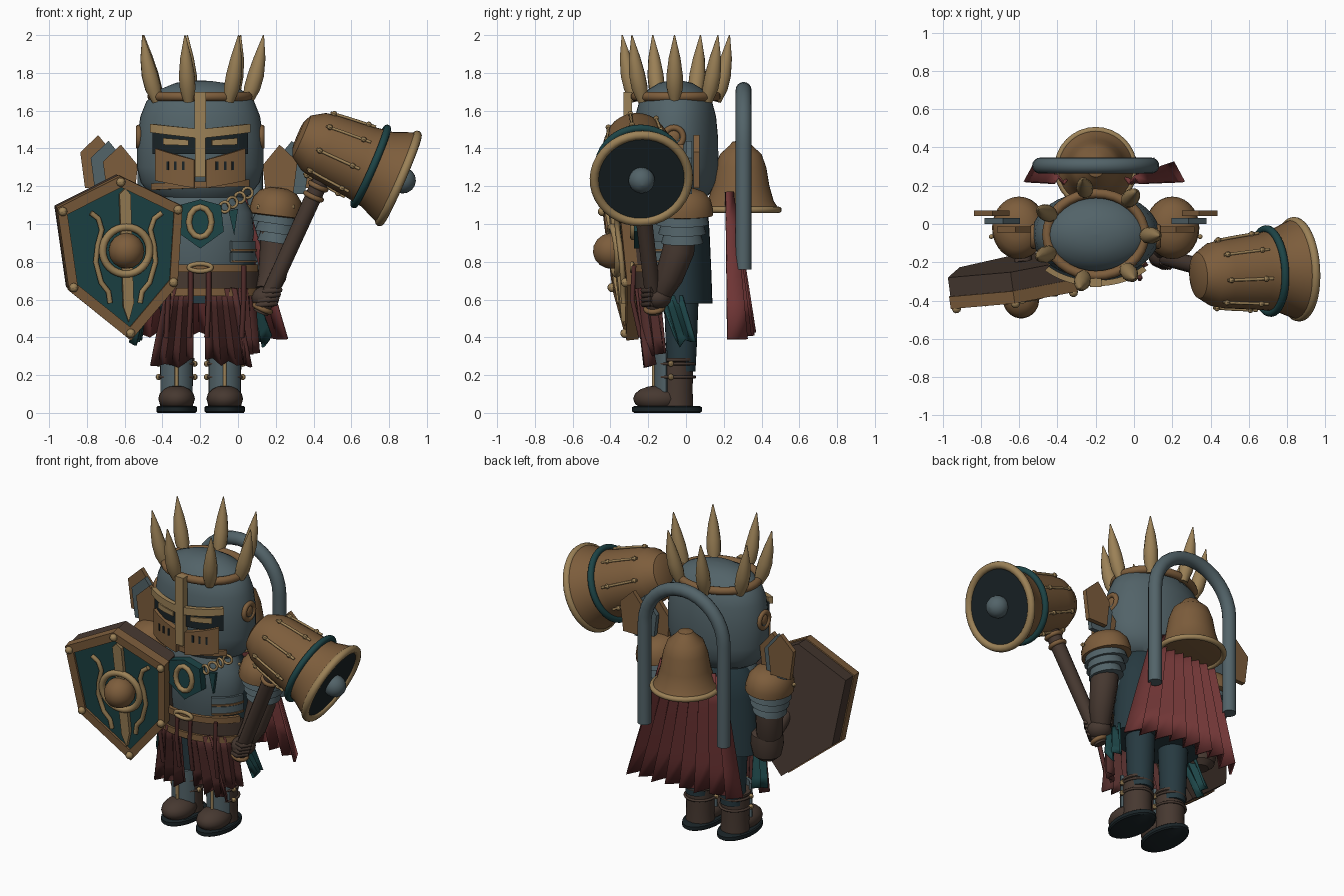
import bpy, math, random
from math import sin, cos, pi, radians
from mathutils import Vector as V, Matrix

if "Cube" in bpy.data.objects:
    bpy.data.objects.remove(bpy.data.objects["Cube"])

random.seed(4)
COL = dict(bronze=(.205, .11, .045), gold=(.33, .22, .095), steel=(.085, .125, .14), teal=(.012, .058, .062),
           red=(.16, .036, .036), maroon=(.085, .026, .024), brown=(.062, .04, .03), dark=(.01, .017, .02),
           slate=(.02, .042, .052))
MAT = {}
for k, c in COL.items():
    MAT[k] = bpy.data.materials.new(k)
    MAT[k].diffuse_color = (*c, 1)
CX, HY = -0.2, -0.055      # body centre line, helmet centre


def obj(name, verts, faces, mat, angle=35):
    me = bpy.data.meshes.new(name)
    me.from_pydata([tuple(v) for v in verts], [], faces)
    me.materials.append(MAT[mat])
    for p in me.polygons:
        p.use_smooth = True
    me.set_sharp_from_angle(angle=radians(angle))
    o = bpy.data.objects.new(name, me)
    bpy.context.collection.objects.link(o)
    return o


def lathe(name, prof, mat, at=(0, 0, 0), axis=(0, 0, 1), sy=1, seg=28):
    """Revolve (radius, height) pairs round an axis, capped at both ends."""
    q = V(axis).to_track_quat('Z', 'Y')
    vs = [V(at) + q @ V((r * cos(2 * pi * i / seg), r * sy * sin(2 * pi * i / seg), h))
          for r, h in prof for i in range(seg)]
    fs = [(j * seg + i, j * seg + (i + 1) % seg, (j + 1) * seg + (i + 1) % seg, (j + 1) * seg + i)
          for j in range(len(prof) - 1) for i in range(seg)]
    n = (len(prof) - 1) * seg
    return obj(name, vs, fs + [tuple(range(seg))[::-1], tuple(range(n, n + seg))], mat)


def ball(name, at, r, mat, seg=14):
    r = r if isinstance(r, tuple) else (r, r, r)
    prof = [(max(.001, sin(pi * j / 8)), -cos(pi * j / 8)) for j in range(9)]
    o = lathe(name, prof, mat, seg=seg)
    o.data.transform(Matrix.Translation(at) @ Matrix.Diagonal((*r, 1)))
    return o


def tube(name, pts, r, mat, closed=False, res=4):
    cu = bpy.data.curves.new(name, 'CURVE')
    cu.dimensions, cu.bevel_depth, cu.bevel_resolution, cu.use_fill_caps = '3D', 1, res, True
    sp = cu.splines.new('POLY')
    sp.points.add(len(pts) - 1)
    rs = r if isinstance(r, list) else [r] * len(pts)
    for p, c, w in zip(sp.points, pts, rs):
        p.co, p.radius = (*c, 1), w
    sp.use_cyclic_u = closed
    tmp = bpy.data.objects.new('tmp', cu)
    me = bpy.data.meshes.new_from_object(tmp)
    bpy.data.objects.remove(tmp)
    return obj(name, [v.co for v in me.vertices], [tuple(p.vertices) for p in me.polygons], mat, 62)


def ring(name, at, rx, ry, r, mat, axis=(0, 0, 1), seg=32):
    q = V(axis).to_track_quat('Z', 'Y')
    return tube(name, [V(at) + q @ V((rx * cos(2 * pi * i / seg), ry * sin(2 * pi * i / seg), 0))
                       for i in range(seg)], r, mat, True)


def prism(name, pts, y0, y1, mat):
    """Flat plate drawn in x/z, extruded along y."""
    n = len(pts)
    vs = [(x, y, z) for y in (y0, y1) for x, z in pts]
    fs = [(i, i + n, (i + 1) % n + n, (i + 1) % n) for i in range(n)]
    return obj(name, vs, fs + [tuple(range(n)), tuple(range(n, 2 * n))[::-1]], mat)


def panel(name, c, rx, ry, a0, a1, z0, z1, t, mat, seg=16):
    """Curved plate on an ellipse; angle 0 faces front. z0/z1 are (start, end) heights."""
    vs, fs = [], []
    for i in range(seg + 1):
        k = i / seg
        a = radians(a0 + (a1 - a0) * k)
        lo, hi = z0[0] + (z0[1] - z0[0]) * k, z1[0] + (z1[1] - z1[0]) * k
        for d, z in ((0, lo), (t, lo), (t, hi), (0, hi)):
            vs.append((c[0] + (rx + d) * sin(a), c[1] - (ry + d) * cos(a), z))
    for i in range(seg):
        for j in range(4):
            fs.append((4 * i + j, 4 * i + (j + 1) % 4, 4 * i + 4 + (j + 1) % 4, 4 * i + 4 + j))
    n = 4 * seg
    return obj(name, vs, fs + [(3, 2, 1, 0), (n, n + 1, n + 2, n + 3)], mat)


def cloth(name, a, b, c, d, pleats, depth, mat, jag=.03, bow=0):
    """Pleated sheet: top edge a-b, bottom edge c-d."""
    a, b, c, d = map(V, (a, b, c, d))
    nrm, n, rows = (b - a).cross(c - a).normalized(), 2 * pleats + 1, 4
    vs = []
    hem = [random.uniform(-jag, jag) for _ in range(n)]
    for j in range(rows + 1):
        for i in range(n):
            k, t = j / rows, i / (n - 1)
            p = a.lerp(b, t).lerp(c.lerp(d, t), k) + nrm * depth * (.4 + .6 * k) * (1 if i % 2 else -1)
            p.z += hem[i] * k
            p.y += bow * k * sin(pi * t)
            vs.append(p)
    fs = [(j * n + i, j * n + i + 1, (j + 1) * n + i + 1, (j + 1) * n + i) for j in range(rows) for i in range(n - 1)]
    o = obj(name, vs, fs, mat, 20)
    m = o.modifiers.new('thick', 'SOLIDIFY')
    m.thickness, m.offset = .014, 0


# Helmet with crown
lathe('helmet', [(.2, 1.12), (.27, 1.16), (.315, 1.22), (.335, 1.3), (.334, 1.45), (.317, 1.57), (.285, 1.65),
                 (.22, 1.71), (.13, 1.747), (.06, 1.757), (.001, 1.76)], 'steel', (CX, HY, 0), sy=.675, seg=40)
ring('crown_ring', (CX, HY, 1.675), .255, .215, .025, 'bronze')
for i in range(7):
    a = radians(-104 + i * 360 / 7)
    tube('crown_spike', [(CX + k * cos(a), HY + k * .87 * sin(a), z) for k, z in
                         ((.25, 1.65), (.275, 1.72), (.295, 1.79), (.315, 1.88), (.335, 2))],
         [.028, .043, .043, .031, .003], 'gold')
H = (CX, HY)
panel('visor_dark', H, .33, .226, -46, 46, (1.37, 1.37), (1.5, 1.5), .02, 'dark')
panel('jaw_rim', H, .3, .208, -52, 52, (1.18, 1.2), (1.215, 1.235), .03, 'bronze')
for s in (-1, 1):
    panel('brow_bar', H, .34, .24, 3 * s, 46 * s, (1.455, 1.485), (1.505, 1.53), .03, 'gold')
    panel('cheek_plate', H, .33, .23, 5 * s, 41 * s, (1.19, 1.23), (1.34, 1.4), .035, 'bronze')
    panel('eye_slit', H, .335, .23, 10 * s, 33 * s, (1.415, 1.42), (1.445, 1.455), .025, 'gold')
    for k in range(3):
        panel('vent', H, .335, .235, (13 + 7 * k) * s, (15 + 7 * k) * s, (1.285, 1.285), (1.33, 1.33), .035, 'dark', 2)
    ring('ear_ring', (CX + s * .325, HY - .01, 1.46), .05, .05, .016, 'bronze', (1, 0, 0), 20)
    ball('ear_boss', (CX + s * .325, HY - .01, 1.46), (.015, .035, .035), 'bronze')
prism('nose_bar', [(CX - .028, 1.25), (CX + .028, 1.25), (CX + .03, 1.7), (CX - .03, 1.7)], -.33, -.285, 'gold')

# Torso, cuirass and belt
T = (CX, -.04)
lathe('tunic', [(.3, .58), (.29, .75), (.275, .95), (.26, 1.08), (.2, 1.17), (.1, 1.2)], 'slate', (*T, 0), sy=.6, seg=36)
lathe('cuirass', [(.24, .74), (.265, .82), (.285, .95), (.275, 1.06), (.22, 1.16), (.1, 1.2)], 'steel',
      (CX, -.075, 0), sy=.6, seg=36)
for z, r in ((.765, .3), (.64, .31)):
    panel('belt_band', T, r, .22, -70, 70, (z - .02,) * 2, (z + .02,) * 2, .025, 'bronze')
panel('belt_leather', T, .3, .21, -75, 75, (.65, .65), (.76, .76), .02, 'brown')
ring('buckle', (CX, -.285, .77), .06, .02, .012, 'gold', (0, 1, 0), 20)
for s in (-1, 1):
    for z in (.83, .89):
        panel('side_lame', (CX, -.06), .275, .19, 35 * s, 85 * s, (z - .03,) * 2, (z + .02,) * 2, .02, 'steel')
        panel('lame_edge', (CX, -.06), .28, .195, 35 * s, 85 * s, (z - .035,) * 2, (z - .023,) * 2, .022, 'bronze')
prism('chest_plaque', [(-.31, 1.1), (-.2, 1.13), (-.09, 1.1), (-.075, .96), (-.2, .87), (-.325, .96)], -.275, -.22, 'teal')
ring('chest_hoop', (CX, -.28, 1.01), .06, .08, .016, 'gold', (0, 1, 0), 12)
for k in range(4):
    ring('chain_link', (-.07 + .04 * k, -.24 + .02 * k, 1.09 + .025 * k), .027, .027, .008, 'gold', (.3 * (-1) ** k, 1, 0), 16)
prism('chest_tag', [(-.05, 1.07), (.0, 1.08), (-.02, .94)], -.235, -.215, 'teal')

# Skirt cloths
for x0, x1, b0, b1 in ((-.38, -.24, -.46, -.24), (-.17, -.01, -.17, .07)):
    cloth('front_tasset', (x0, -.255, .66), (x1, -.255, .66), (b0, -.19, .27), (b1, -.19, .27), 3, .028, 'maroon')
for x in (-.25, -.155, .03, -.37):
    tube('tasset_strap', [(x, -.275, .78), (x, -.285, .6), (x - .01, -.24, .4)], .014, 'maroon', res=1)
cloth('side_tasset', (.0, -.25, .66), (.08, -.14, .66), (.02, -.2, .28), (.1, -.1, .3), 2, .02, 'maroon')
for s in (-1, 1):
    cloth('side_cloth', (CX + s * .29, -.14, .62), (CX + s * .29, -.02, .62), (CX + s * .36, -.06, .38),
          (CX + s * .33, .05, .37), 2, .02, 'teal')

# Legs and boots
for x in (-.325, -.07):
    lathe('trouser', [(.075, .22), (.082, .35), (.092, .62)], 'slate', (x, -.025, 0))
    lathe('sole', [(.1, 0), (.107, .008), (.107, .03), (.1, .036)], 'dark', (x, -.1, 0), sy=1.73)
    lathe('boot_shaft', [(.088, .036), (.085, .12), (.088, .27), (.096, .275), (.096, .29), (.07, .29)], 'brown', (x, -.05, 0))
    ball('boot_foot', (x, -.15, .075), (.097, .13, .07), 'brown', 24)
    panel('greave', (x, -.06), .075, .09, -65, 65, (.11, .11), (.33, .33), .018, 'steel')
    tube('greave_ridge', [(x, -.17, .12), (x, -.172, .33)], .01, 'gold')
    for z in (.19, .26):
        ring('boot_strap', (x, -.055, z), .093, .1, .008, 'brown')
        for s in (-1, 1):
            ball('strap_stud', (x + s * .095, -.08, z), .016, 'gold', 8)

# Shoulders: dome, lames, three standing fins
for s in (-1, 1):
    sx = CX + s * .4
    lathe('pauldron', [(.135, -.02), (.163, -.015), (.163, .02), (.15, .07), (.115, .11), (.06, .13), (.001, .135)],
          'bronze', (sx, -.02, 1.06), (s * .12, 0, 1), sy=.86)
    for k in range(3):
        lathe('arm_lame', [(.09, 0), (.142 - .015 * k, 0), (.125 - .015 * k, .06), (.09, .07)], 'steel',
              (sx, -.02, 1.0 - .05 * k), (s * .15, 0, 1), sy=.9)
    for k in range(5):
        a = radians(-160 + 35 * k)
        ball('pauldron_rivet', (sx + .155 * cos(a), -.02 + .135 * sin(a), 1.09), .013, 'gold', 8)
    for dx, dz, y, m in ((.12, .05, .055, 'bronze'), (.065, .02, .015, 'steel'), (0, 0, -.03, 'bronze')):
        prism('shoulder_fin', [(CX + s * (px + dx), pz + dz) for px, pz in
                               ((.33, 1.31), (.42, 1.42), (.515, 1.33), (.49, 1.14), (.35, 1.14))], y - .014, y + .016, m)

# Arms: hammer arm and shield arm
tube('hammer_sleeve', [(.2, -.02, 1.05), (.2, -.04, .86), (.18, -.09, .72), (.15, -.13, .64)], [.08, .085, .075, .06], 'brown')
ball('hammer_fist', (.145, -.15, .61), (.075, .075, .06), 'brown', 18)
for k in range(4):
    tube('finger', [(.1 + .012 * k, -.2, .57 + .024 * k), (.15 + .012 * k, -.225, .575 + .024 * k),
                    (.2 + .008 * k, -.18, .58 + .024 * k)], .016, 'brown', res=1)
tube('shield_sleeve', [(-.6, -.02, 1.05), (-.61, -.0, .88), (-.59, -.03, .74)], [.08, .085, .08], 'brown')
lathe('shield_gauntlet', [(.05, .56), (.085, .59), (.1, .66), (.095, .73), (.06, .76)], 'brown', (-.56, -.05, 0))
tube('shield_grip', [(-.57, -.05, .66), (-.58, -.22, .8)], .045, 'brown')

# Bell hammer
tube('hammer_handle', [(.12, -.165, .53), (.47, -.255, 1.3)], [.042, .046], 'brown')
for k in (.03, .8, .87):
    p = V((.12, -.165, .53)).lerp(V((.47, -.255, 1.3)), k)
    ring('handle_collar', p, .045, .045, .014, 'bronze', (.35, -.09, .77), 20)
start, end = V((.318, -.27, 1.472)), V((.87, -.235, 1.232))
M = Matrix.Translation(start) @ (end - start).to_track_quat('Z', 'Y').to_matrix().to_4x4()
parts = [lathe('hammer_bell', [(.07, 0), (.12, .02), (.165, .09), (.18, .16), (.2, .36), (.215, .46), (.245, .53),
                               (.265, .58), (.24, .59), (.23, .575)], 'bronze', seg=40),
         ring('bell_lip', (0, 0, .58), .25, .25, .024, 'gold', seg=40),
         ring('bell_hoop', (0, 0, .42), .22, .22, .02, 'teal', seg=40),
         lathe('bell_mouth', [(.235, .56), (.235, .585)], 'dark', seg=40),
         ball('clapper', (0, 0, .605), .07, 'steel', 20)]
for k in range(8):
    c, s = cos(k * pi / 4 + .2), sin(k * pi / 4 + .2)
    parts.append(tube('bell_strap', [(r * c, r * s, z) for r, z in ((.178, .11), (.19, .2), (.206, .36))], .008, 'gold', res=1))
    parts += [ball('bell_rivet', (r * c, r * s, z), .015, 'gold', 8) for r, z in ((.182, .13), (.203, .32))]
for o in parts:
    o.matrix_world = M

# Shield, drawn in its own plane then turned and leaned forward
hexa = [(-.035, .395), (.3, .235), (.28, -.185), (.035, -.48), (-.3, -.215), (-.37, .225)]
sc = lambda f: [(x * f, z * f) for x, z in hexa]
parts = [prism('shield_back', sc(.98), .0, .12, 'brown'), prism('shield_panel', sc(.9), -.03, .01, 'teal'),
         ball('shield_boss', (0, -.07, 0), (.095, .1, .095), 'bronze', 24),
         ring('boss_ring', (0, -.055, 0), .125, .125, .02, 'gold', (0, 1, 0)),
         prism('shield_blade', [(-.04, .3), (-.01, .33), (.02, .3), (.045, -.28), (.02, -.38), (-.01, -.3)], -.06, 0, 'gold')]
for i in range(6):
    (x0, z0), (x1, z1) = hexa[i], hexa[(i + 1) % 6]
    f = .85
    parts.append(prism('shield_rim', [(x0, z0), (x1, z1), (x1 * f, z1 * f), (x0 * f, z0 * f)], -.045, .02, 'bronze'))
    parts.append(ball('rim_rivet', (x0 * .92, -.05, z0 * .92), .024, 'gold', 10))
for s in (-1, 1):
    parts.append(tube('shield_scroll', [(s * x, -.045, z) for x, z in
                 ((.19, .2), (.15, .17), (.13, .11), (.15, .03), (.16, -.06), (.13, -.17), (.09, -.22), (.08, -.28))], .014, 'gold'))
for o in parts:
    o.matrix_world = (Matrix.Translation((-.6, -.325, .865)) @ Matrix.Rotation(radians(8), 4, 'Z')
                      @ Matrix.Rotation(radians(6), 4, 'X'))

# Back: arch, hanging bell, cape
arc = [(CX + .29 * cos(pi * k / 16), .305, 1.42 + .29 * sin(pi * k / 16)) for k in range(17)]
tube('back_arch', [(CX + .29, .305, .76)] + arc + [(CX - .29, .305, .76)], .042, 'steel', res=6)
lathe('back_bell', [(.18, 1.07), (.205, 1.075), (.175, 1.12), (.152, 1.2), (.135, 1.3), (.11, 1.37), (.06, 1.415),
                    (.045, 1.435), (.001, 1.445)], 'bronze', (CX, .29, 0), seg=36)
ring('back_bell_lip', (CX, .29, 1.075), .2, .2, .017, 'gold')
cloth('cape', (-.42, .23, 1.17), (.03, .23, 1.17), (-.57, .265, .42), (.26, .265, .40), 8, .045, 'red', .02, .055)

for m in bpy.data.materials:
    if m.users and not m.is_grease_pencil:
        m.use_nodes = True
        m.node_tree.nodes["Principled BSDF"].inputs["Base Color"].default_value = m.diffuse_color
